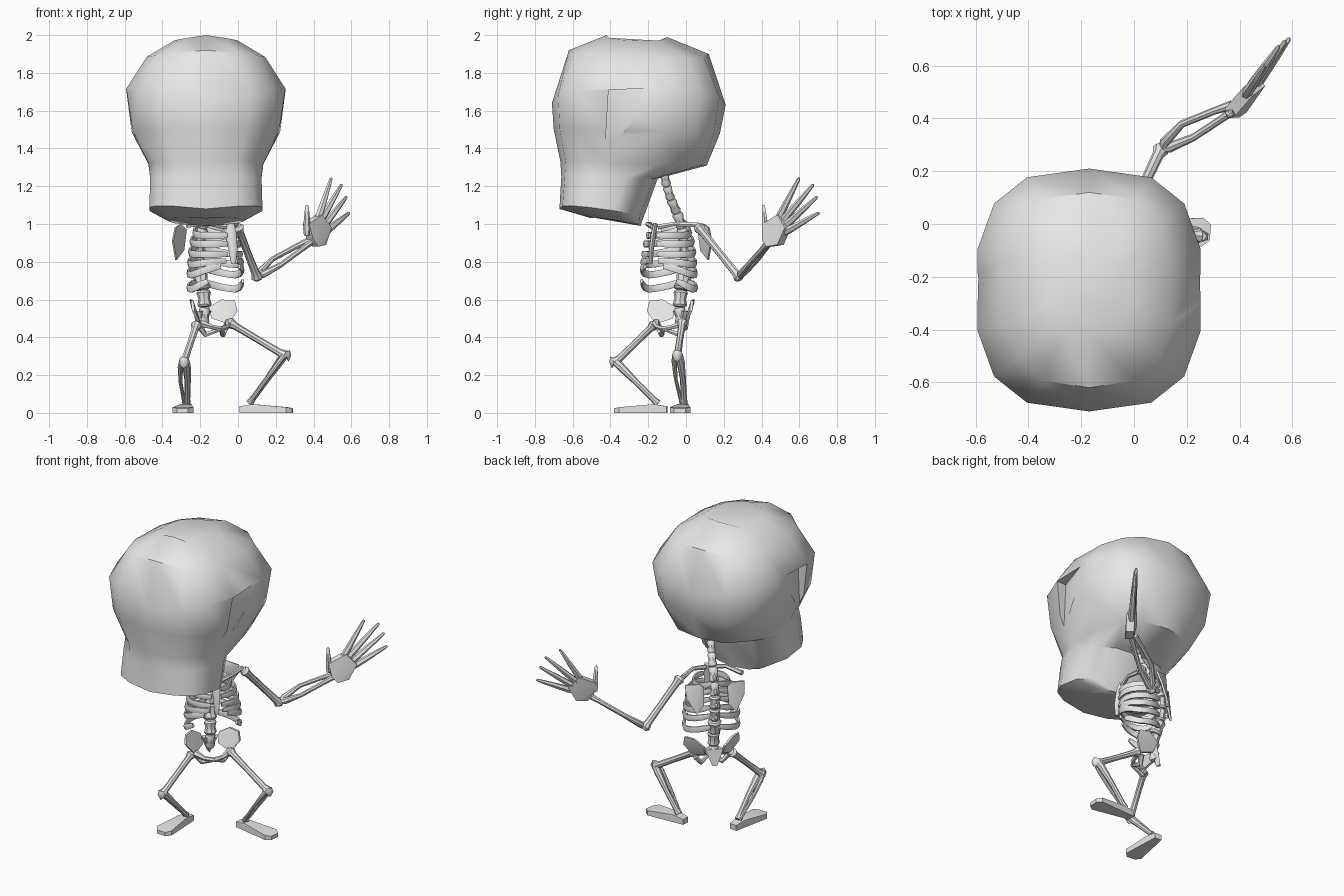
import bpy, bmesh
from math import sin, cos, pi, radians, sqrt
from mathutils import Vector

if "Cube" in bpy.data.objects:
    bpy.data.objects.remove(bpy.data.objects["Cube"], do_unlink=True)

bone_mat = bpy.data.materials.new("bone grey")
bone_mat.use_nodes = True
bone_mat.diffuse_color = (0.8, 0.8, 0.8, 1)
bone_mat.node_tree.nodes["Principled BSDF"].inputs["Base Color"].default_value = (0.8, 0.8, 0.8, 1)
parts = []


def finish(name, bm):
    bmesh.ops.recalc_face_normals(bm, faces=bm.faces)
    mesh = bpy.data.meshes.new(name)
    bm.to_mesh(mesh)
    bm.free()
    mesh.materials.append(bone_mat)
    obj = bpy.data.objects.new(name, mesh)
    bpy.context.collection.objects.link(obj)
    parts.append(obj)
    return obj


def loft(name, rings):
    """Skin a list of equal point rings and cap both ends."""
    bm = bmesh.new()
    rows = [[bm.verts.new(p) for p in ring] for ring in rings]
    n = len(rows[0])
    for a, b in zip(rows, rows[1:]):
        for i in range(n):
            bm.faces.new((a[i], a[(i + 1) % n], b[(i + 1) % n], b[i]))
    bm.faces.new(rows[0])
    bm.faces.new(rows[-1])
    return finish(name, bm)


def hull(name, points):
    bm = bmesh.new()
    for p in points:
        bm.verts.new(p)
    res = bmesh.ops.convex_hull(bm, input=bm.verts)
    bmesh.ops.delete(bm, geom=[v for v in bm.verts if not v.link_faces], context='VERTS')
    return finish(name, bm)


def tube(name, points, radii, sides=8):
    """Loft along a path; a radius is a number or a (sideways, upright) pair."""
    pts = [Vector(p) for p in points]
    span = (pts[-1] - pts[0]).normalized()
    ref = Vector((0, 1, 0)) if abs(span.z) > 0.9 else Vector((0, 0, 1))
    rings = []
    for i, p in enumerate(pts):
        t = (pts[min(i + 1, len(pts) - 1)] - pts[max(i - 1, 0)]).normalized()
        side = t.cross(ref).normalized()
        up = side.cross(t)
        r = radii[i] if isinstance(radii, list) else radii
        rs, ru = r if isinstance(r, tuple) else (r, r)
        rings.append([p + side * rs * cos(2 * pi * k / sides) + up * ru * sin(2 * pi * k / sides)
                      for k in range(sides)])
    return loft(name, rings)


def long_bone(name, a, b, r, knob):
    """Thin shaft with a swollen joint at each end."""
    a, b = Vector(a), Vector(b)
    steps = (-0.05, 0, 0.09, 0.5, 0.91, 1, 1.05)
    tube(name, [a.lerp(b, t) for t in steps],
         [knob * 0.6, knob, r * 1.1, r, r * 1.1, knob, knob * 0.6])


def body(u, f, z):
    """The torso is turned: u is its left, f its forward direction."""
    return Vector((-0.19 + (u + f) / sqrt(2), -0.02 + (u - f) / sqrt(2), z))


# Skull: half width, front y and z, back y and z, droop at the sides
SKULL = [
    (0.17, -0.42, 2.00, -0.10, 1.99, 0.025),
    (0.32, -0.62, 1.92, 0.12, 1.90, 0.03),
    (0.43, -0.71, 1.64, 0.21, 1.63, -0.08),
    (0.40, -0.70, 1.50, 0.18, 1.48, 0),
    (0.31, -0.665, 1.33, 0.11, 1.31, 0),
    (0.30, -0.66, 1.25, -0.15, 1.24, 0),
    (0.305, -0.67, 1.08, -0.23, 1.02, -0.03),
    (0.20, -0.50, 1.03, -0.24, 0.99, -0.01),
]
HEAD_X = -0.17


def squarish(v):
    return (1 if v > 0 else -1) * abs(v) ** 0.72 if abs(v) > 1e-6 else 0


rings = []
for w, yf, zf, yb, zb, droop in SKULL:
    ring = []
    for k in range(14):
        a = 2 * pi * k / 14 - pi / 2
        c, t = squarish(cos(a)), (1 + squarish(sin(a))) / 2
        ring.append((HEAD_X + w * c, yf + (yb - yf) * t, zf + (zb - zf) * t - droop * abs(c)))
    rings.append(ring)
skull = loft("skull", rings)

# Temple hollows behind the brow and cheek edges
for s in (1, -1):
    corners = [(0.355, -0.41, 1.71), (0.44, -0.13, 1.72), (0.355, -0.43, 1.37)]
    cutter = hull("temple_cutter", [(HEAD_X + s * x, y, z) for d, y, z in corners for x in (d, 0.6)])
    parts.remove(cutter)
    cutter.hide_render = True
    cut = skull.modifiers.new("temple", 'BOOLEAN')
    cut.operation, cut.solver, cut.object = 'DIFFERENCE', 'EXACT', cutter
    bpy.context.view_layer.objects.active = skull
    bpy.ops.object.modifier_apply(modifier=cut.name)
    bpy.data.objects.remove(cutter, do_unlink=True)

# Spine: separate vertebrae along a bent line of (forward, height)
LINE = [(0.01, 0.47), (0.02, 0.56), (0.01, 0.65), (-0.02, 0.74), (-0.03, 0.82), (-0.025, 0.90),
        (0, 0.98), (0.04, 1.06), (0.085, 1.13), (0.115, 1.2), (0.14, 1.28)]
for i, (lo, hi) in enumerate(zip(LINE, LINE[1:])):
    a, b = body(0, *lo), body(0, *hi)
    r = (0.03, 0.038, 0.042, 0.034, 0.034, 0.032, 0.03, 0.027, 0.025, 0.025)[i]
    tube(f"vertebra_{i + 1}", [a.lerp(b, t) for t in (0.02, 0.15, 0.5, 0.85, 0.98)],
         [r * 0.8, r, r * 0.8, r, r * 0.8])
    if 2 < i < 7:
        tube(f"spine_process_{i + 1}", [a.lerp(b, 0.5), a.lerp(b, 0.3) + body(0, -0.05, 0) - body(0, 0, 0)],
             [0.015, 0.008], 6)

# Rib cage: root height, half width, arc end, front lift
RIBS = [(0.985, 0.105, 165, 0.0), (0.94, 0.135, 168, 0.0), (0.885, 0.15, 168, 0.0),
        (0.83, 0.16, 166, 0.02), (0.775, 0.165, 155, 0.05), (0.70, 0.165, 128, 0.07)]
for side, s in (("left", 1), ("right", -1)):
    for i, (z, w, end, lift) in enumerate(RIBS):
        path = []
        for k in range(9):
            a = radians(8 + (end - 8) * k / 8)
            drop = 0.045 * sin(min(a, pi / 2)) - lift * max(0, -cos(a))
            path.append(body(s * w * sin(a), 0.1 - 0.12 * cos(a), z - drop))
        tube(f"{side}_rib_{i + 1}", path, [(0.008, 0.014)] + [(0.01, 0.021)] * 7 + [(0.008, 0.014)], 6)

    # Collar bone and shoulder blade
    tube(f"{side}_collar_bone", [body(s * 0.02, 0.2, 0.985), body(s * 0.1, 0.16, 1.0), body(s * 0.18, 0.06, 0.995)],
         [0.015, 0.012, 0.016], 6)
    blade = [(0.07, -0.05, 0.97), (0.10, -0.06, 1.0), (0.18, -0.02, 0.98), (0.175, -0.045, 0.91),
             (0.12, -0.075, 0.81), (0.075, -0.065, 0.86)]
    hull(f"{side}_shoulder_blade", [body(s * u, f + d, z) for u, f, z in blade for d in (-0.006, 0.006)])

    # Hip plate, flaring outwards, and the lower pelvis bars
    plate = [(0.05, 0.02, 0.50), (0.06, -0.01, 0.56), (0.115, 0.03, 0.60), (0.16, 0.085, 0.595),
             (0.165, 0.10, 0.54), (0.11, 0.09, 0.47)]
    hull(f"{side}_hip_plate", [body(s * (u + d), f - d, z) for u, f, z in plate for d in (-0.005, 0.005)])
    tube(f"{side}_pubic_bone", [body(s * 0.105, 0.09, 0.475), body(s * 0.055, 0.13, 0.455), body(0, 0.14, 0.445)],
         [0.022, 0.013, 0.014], 6)
    tube(f"{side}_sitting_bone", [body(s * 0.1, 0.08, 0.46), body(s * 0.065, 0.09, 0.415), body(s * 0.01, 0.135, 0.44)],
         [0.018, 0.016, 0.011], 6)

tube("breast_bone", [body(0, 0.2, 1.0), body(0, 0.215, 0.95), body(0, 0.232, 0.86), body(0, 0.235, 0.79)],
     [(0.028, 0.012), (0.03, 0.014), (0.024, 0.013), (0.012, 0.009)])
hull("sacrum", [body(u, f, z) for u, f, z in
                [(0.055, -0.01, 0.54), (-0.055, -0.01, 0.54), (0.04, 0.03, 0.54), (-0.04, 0.03, 0.54),
                 (0.015, -0.025, 0.44), (-0.015, -0.025, 0.44), (0, 0.0, 0.43)]])

# Raised left arm
SHOULDER, ELBOW, WRIST = Vector((0.0, 0.07, 0.98)), Vector((0.10, 0.28, 0.72)), Vector((0.38, 0.44, 0.905))
long_bone("left_upper_arm", SHOULDER, ELBOW, 0.02, 0.032)
for name, bow in (("left_radius", Vector((-0.03, 0.035, 0.02))), ("left_ulna", Vector((0.015, -0.015, -0.01)))):
    tube(name, [ELBOW - bow * 0.3] + [ELBOW.lerp(WRIST, t) + bow * k for t, k in ((0.1, 0.4), (0.4, 1), (0.8, 0.6), (1, 0.3))],
         [0.018, 0.02, 0.014, 0.014, 0.018])

# Open hand: a palm with tapering digits (base, tip)
PALM = [(0.38, 0.42, 0.92), (0.41, 0.44, 0.88), (0.45, 0.50, 0.89), (0.48, 0.54, 0.98), (0.43, 0.50, 1.05),
        (0.36, 0.42, 1.0)]
hull("left_palm", [Vector(p) + Vector((d, -d, 0)) for p in PALM for d in (-0.017, 0.017)])
DIGITS = {"thumb": ((0.365, 0.42, 0.96), (0.365, 0.41, 1.10)), "index": ((0.425, 0.49, 1.03), (0.495, 0.60, 1.245)),
          "middle": ((0.44, 0.515, 1.02), (0.55, 0.675, 1.21)), "ring": ((0.455, 0.525, 0.99), (0.575, 0.695, 1.145)),
          "little": ((0.465, 0.53, 0.96), (0.59, 0.705, 1.06))}
for name, (a, b) in DIGITS.items():
    a, b = Vector(a), Vector(b)
    tube(f"left_{name}_finger", [a.lerp(b, t) for t in (-0.15, 0.1, 0.5, 0.97, 1)],
         [0.016, 0.02, 0.016, 0.009, 0.004], 6)

# Bent legs: hip, knee, ankle, foot direction
LEGS = {"left": ((-0.04, -0.02, 0.475), (0.245, -0.045, 0.305), (0.06, -0.015, 0.05), (1, -0.08, 0)),
        "right": ((-0.22, -0.17, 0.465), (-0.285, -0.37, 0.27), (-0.275, -0.15, 0.05), (-0.08, -1, 0))}
for side, (hip, knee, ankle, d) in LEGS.items():
    hip, knee, ankle, d = Vector(hip), Vector(knee), Vector(ankle), Vector(d).normalized()
    n = Vector((-d.y, d.x, 0))
    long_bone(f"{side}_thigh_bone", hip, knee, 0.018, 0.03)
    for name, bow, r in (("shin_bone", 0.014, 0.016), ("calf_bone", -0.024, 0.01)):
        tube(f"{side}_{name}", [knee.lerp(ankle, t) + n * bow * k for t, k in
                                ((0, 0.6), (0.12, 0.9), (0.5, 1), (0.9, 0.5), (1, 0.3))],
             [r * 1.4, r * 1.4, r, r, r * 1.3])
    hull(f"{side}_kneecap", [knee + d * f + n * u + Vector((0, 0, z)) for f, u, z in
                             [(0.015, 0.022, 0.02), (0.015, -0.022, 0.02), (0.03, 0, 0.028), (0.036, 0.012, 0),
                              (0.036, -0.012, 0), (0.015, 0.02, -0.02), (0.015, -0.02, -0.02), (0.022, 0, -0.035)]])
    base = Vector((ankle.x, ankle.y, 0))
    outline = [(-0.05, 0.024, 0.035), (0.02, 0.03, 0.046), (0.20, 0.055, 0.03), (0.23, 0.03, 0.024)]
    hull(f"{side}_foot", [base + d * f + n * s * w + Vector((0, 0, z)) for f, w, h in outline
                          for s in (1, -1) for z in (0.0, h)])

# Soft shading with crisp corners
bpy.ops.object.select_all(action='DESELECT')
for obj in parts:
    obj.select_set(True)
bpy.context.view_layer.objects.active = skull
bpy.ops.object.shade_smooth_by_angle(angle=radians(42))
